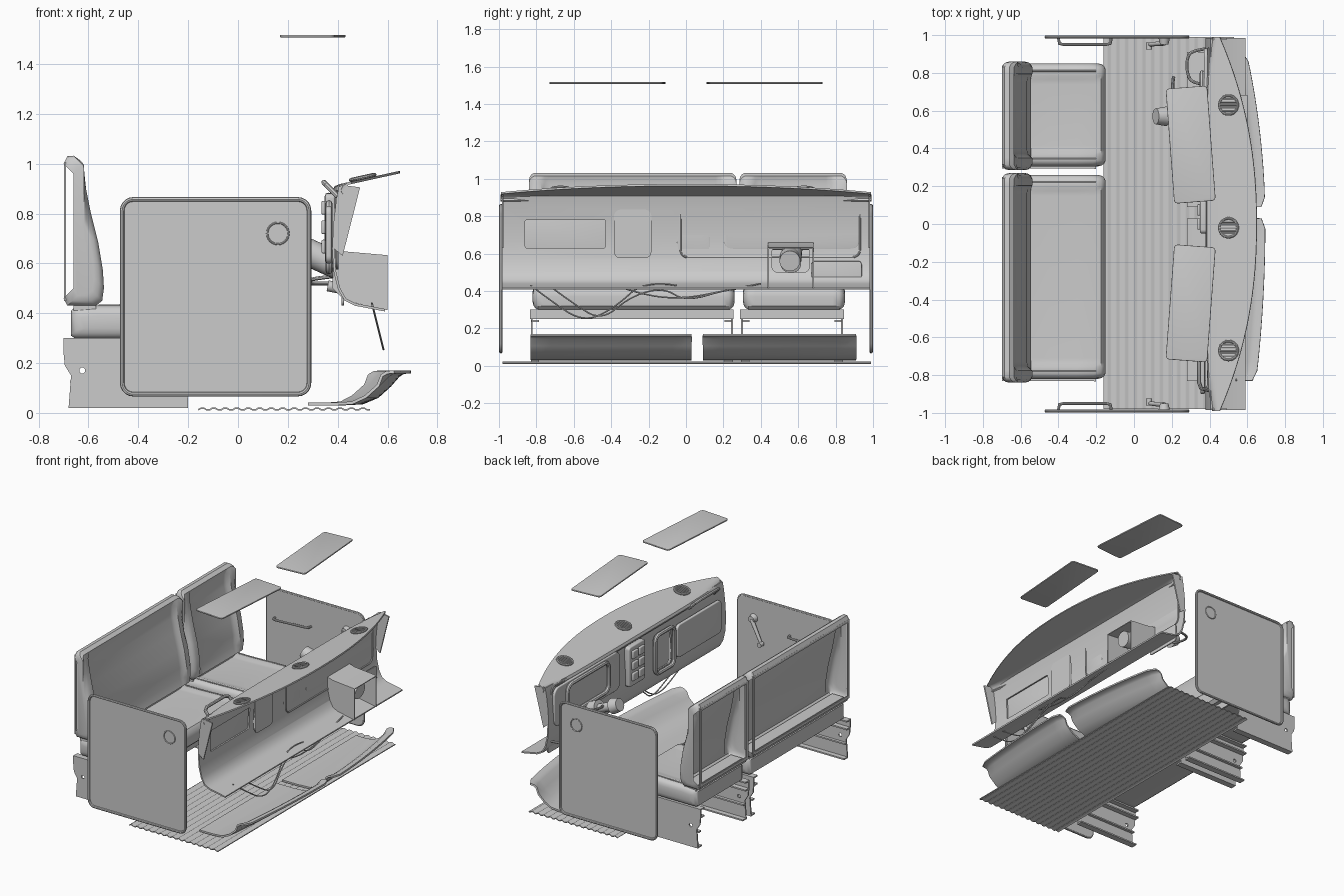
import bpy, bmesh, math
from mathutils import Vector, Matrix

if "Cube" in bpy.data.objects:
    bpy.data.objects.remove(bpy.data.objects["Cube"])

def finish(o, angle=35):
    bpy.ops.object.select_all(action='DESELECT')
    o.select_set(True)
    bpy.context.view_layer.objects.active = o
    bpy.ops.object.convert(target='MESH')
    bpy.ops.object.shade_smooth_by_angle(angle=math.radians(angle))
    return o

def mesh(name, verts, faces, solid=0, bevel=0):
    me = bpy.data.meshes.new(name)
    me.from_pydata(verts, [], faces)
    bm = bmesh.new(); bm.from_mesh(me)
    bmesh.ops.recalc_face_normals(bm, faces=bm.faces)
    bm.to_mesh(me); bm.free()
    o = bpy.data.objects.new(name, me)
    bpy.context.collection.objects.link(o)
    if solid:
        m = o.modifiers.new('solid', 'SOLIDIFY'); m.thickness = solid; m.offset = 0
    if bevel:
        m = o.modifiers.new('bevel', 'BEVEL'); m.width = bevel; m.segments = 3
        m.limit_method = 'ANGLE'; m.angle_limit = math.radians(50)
    return finish(o)

def loft(name, rows, closed=False, caps=None, **kw):
    n = len(rows[0])
    verts = [p for r in rows for p in r]
    faces = [(i*n+j, i*n+(j+1) % n, (i+1)*n+(j+1) % n, (i+1)*n+j)
             for i in range(len(rows)-1) for j in range(n if closed else n-1)]
    if closed or caps:
        faces += [tuple(range(n)), tuple(range((len(rows)-1)*n, len(rows)*n))]
    return mesh(name, verts, faces, **kw)

def plate(name, pts, axis, lo, hi, bevel=0):
    put = {'x': lambda u, v, c: (c, u, v), 'y': lambda u, v, c: (u, c, v), 'z': lambda u, v, c: (u, v, c)}[axis]
    return loft(name, [[put(u, v, c) for u, v in pts] for c in (lo, hi)], True, bevel=bevel)

def rrect(u0, u1, v0, v1, r, n=5):
    out = []
    for k, (cu, cv) in enumerate([(u1-r, v1-r), (u0+r, v1-r), (u0+r, v0+r), (u1-r, v0+r)]):
        for i in range(n+1):
            a = math.pi/2*(k+i/n)
            out.append((cu+r*math.cos(a), cv+r*math.sin(a)))
    return out

def tube(name, pts, r, cyclic=False, smooth=False):
    cu = bpy.data.curves.new(name, 'CURVE'); cu.dimensions = '3D'
    cu.bevel_depth = r; cu.bevel_resolution = 2; cu.use_fill_caps = True
    s = cu.splines.new('NURBS' if smooth else 'POLY')
    s.points.add(len(pts)-1)
    for p, q in zip(s.points, pts): p.co = (*q, 1)
    s.use_cyclic_u = cyclic
    if smooth: s.use_endpoint_u = True; s.order_u = 3; s.resolution_u = 6
    o = bpy.data.objects.new(name, cu)
    bpy.context.collection.objects.link(o)
    return finish(o)

def rod(name, p, q, r, r2=None):
    p, q = Vector(p), Vector(q)
    bpy.ops.mesh.primitive_cone_add(vertices=24, radius1=r, radius2=r if r2 is None else r2, depth=(q-p).length, location=(p+q)/2)
    o = bpy.context.object; o.name = name
    o.rotation_euler = (q-p).to_track_quat('Z', 'Y').to_euler()
    return finish(o)

def box(name, x0, x1, y0, y1, z0, z1, bevel=0):
    return plate(name, [(x0, y0), (x1, y0), (x1, y1), (x0, y1)], 'z', z0, z1, bevel)

def cut(o, c):
    c.hide_render = True
    m = o.modifiers.new('cut', 'BOOLEAN'); m.object = c; m.solver = 'EXACT'
    finish(o)
    bpy.data.objects.remove(c)

# Floor mat with shallow ribs
rib = [(-0.16+0.0115*i, 0.012+(0.007 if i % 4 in (1, 2) else 0)) for i in range(61)]
loft('floor_mat', [[(x, y, z) for x, z in rib] for y in (-0.98, 0.99)], solid=0.006)

# Curved toe boards
toe = [(0.28, .035), (0.40, .035), (0.50, .04), (0.56, .065), (0.61, .11), (0.645, .15), (0.665, .162), (0.695, .165)]
for name, y0, y1, k in (('toe_board_passenger', -0.83, 0.03, 0.07), ('toe_board_driver', 0.09, 0.91, 0.12)):
    rows = []
    for i in range(17):
        y = y0+(y1-y0)*i/16
        e = max(0, abs(2*i/16-1)-0.85)/0.15
        rows.append([(x-k*y*y*min(1, (x-0.28)/0.25)-0.02*e*e*(x > 0.63), y, z) for x, z in toe])
    loft(name, rows, solid=0.012)

# Seats: open-backed backrest, cushion, piping, frame and side legs
back = [(-.70, .46), (-.685, .43), (-.57, .43), (-.545, .45), (-.538, .50), (-.542, .57), (-.56, .68), (-.59, .80),
        (-.61, .90), (-.622, .98), (-.635, 1.015), (-.66, 1.032), (-.685, 1.03), (-.70, 1.0)]
cush = [(-.67, .31), (-.67, .41), (-.655, .425), (-.6, .43), (-.45, .43), (-.3, .435), (-.21, .437), (-.175, .428),
        (-.155, .405), (-.15, .37), (-.155, .32), (-.175, .30), (-.655, .30)]
leg = [(-.70, .30), (-.70, .24), (-.695, .19), (-.67, .15), (-.68, .02), (-.20, .02), (-.20, .045), (-.22, .25), (-.20, .30)]

def padded(name, prof, y0, y1, dx, dz, front, closed):
    cx = sum(p[0] for p in prof)/len(prof); cz = sum(p[1] for p in prof)/len(prof)
    half = [(0, .04, 0), (.005, .02, 0), (.015, .008, 0), (.03, 0, 0), (.065, 0, 0), (.085, 0, .8), (.11, 0, 1)]
    st = [(y0+a, b, c) for a, b, c in half]+[(y1-a, b, c) for a, b, c in half[::-1]]
    rows = []
    for y, inset, d in st:
        row = []
        for i, (x, z) in enumerate(prof):
            f = d if i in front else 0
            row.append((x-math.copysign(min(inset, abs(x-cx)), x-cx)+dx*f, y, z-math.copysign(min(inset, abs(z-cz)), z-cz)+dz*f))
        rows.append(row)
    return loft(name, rows, closed, caps=True)

for side, y0, y1 in (('double', -0.84, 0.27), ('single', 0.285, 0.86)):
    padded(side+'_seat_back', back, y0, y1, -.025, 0, range(4, 10), False)
    for z0, z1 in ((.45, .47), (.985, 1.005)):
        box(side+'_seat_back_rim', -.698, -.69, y0+.02, y1-.02, z0, z1)
    for y in (y0+.02, y1-.04):
        box(side+'_seat_back_rim', -.698, -.69, y, y+.02, .46, 1.0)
    padded(side+'_seat_cushion', cush, y0+.02, y1-.01, 0, -.008, range(3, 7), True)
    for y in (y0+.06, y1-.05):
        tube(side+'_seat_piping', [(-.56, y, .43), (-.3, y, .436), (-.2, y, .438)], .004)
    box(side+'_seat_hinge', -.66, -.57, y0+.03, y1-.03, .41, .45)
    box(side+'_seat_crossbar', -.212, -.20, y0+.005, y1-.015, .25, .30)
    for y, s in ((y0+.01, 1), (y1-.03, -1)):
        o = plate(side+'_seat_leg', leg, 'y', y, y+.01)
        cut(o, rod('leg_hole', (-.625, y-.05, .17), (-.625, y+.05, .17), .012))
        ya, yb = sorted((y+.005, y+.005+s*.04))
        box(side+'_seat_leg_foot', -.68, -.20, ya, yb, .02, .03)
        box(side+'_seat_leg_rib', -.675, -.22, ya, yb-.015, .12, .13)
        box(side+'_seat_leg_flange', -.70, -.2, ya, yb, .235, .245)
        box(side+'_seat_leg_top', -.70, -.2, ya, yb, .29, .30)

# Door panels with rim, crank and pull handle
rr = rrect(-.465, .285, .075, .857, .045)
for s in (-1, 1):
    plate('door_panel', rr, 'y', s*.982, s*.990)
    tube('door_rim', [(x, s*.990, z) for x, z in rr], .009, True)
    tube('door_round_trim', [(.16+.043*math.cos(a*math.pi/12), s*.991, .72+.043*math.sin(a*math.pi/12)) for a in range(24)], .004, True)
    rod('crank_base', (.16, s*.984, .72), (.16, s*.95, .72), .03, .022)
    rod('crank_arm', (.16, s*.957, .72), (.08, s*.95, .57), .014, .010)
    rod('crank_knob', (.08, s*.96, .57), (.08, s*.925, .57), .016)
    tube('pull_handle', [(-.40, s*.985, .66), (-.395, s*.955, .66), (-.37, s*.95, .66), (-.15, s*.95, .67), (-.125, s*.955, .67), (-.12, s*.985, .67)], .008)

# Dashboard pad with curved windscreen edge
ztop = lambda x: .918+.22*(x-.43)
rows = []
for i in range(33):
    y = -0.99+1.98*i/32
    xr = .65-.20*abs(y)**2.2
    xl = .385+.035*abs(y)**6
    xs = [xl+.025+(xr-xl-.025)*t/6 for t in range(7)]
    rows.append([(xl+.008, y, .88), (xl, y, .893), (xl+.006, y, .906)]+[(x, y, ztop(x)) for x in xs])
loft('dash_pad', rows, solid=.01)

# Dashboard shell with openings and end cheeks
face = [(.41, .91), (.40, .86), (.388, .76), (.383, .66), (.388, .57), (.405, .50), (.43, .455), (.47, .435), (.59, .412)]
shell = loft('dash_shell', [[(x, y, z) for x, z in face] for y in (-.985, .985)], solid=.01)
for u0, u1, v0, v1, r in ((-.86, -.43, .63, .78, .01), (-.38, -.19, .58, .83, .03), (.46, .66, .50, .64, .03)):
    cut(shell, plate('opening_cutter', rrect(u0, u1, v0, v1, r), 'x', .3, .5))
for s in (-1, 1):
    plate('dash_end_cheek', [(.415, .915), (.49, .905), (.42, .63), (.385, .66), (.39, .76), (.402, .86)], 'y', s*.975, s*.985)

# Round vents on the pad
for y in (-.67, -.02, .63):
    tilt = Matrix.Translation((.5, y, ztop(.5)+.012)) @ Matrix.Rotation(-math.atan(.22), 4, 'Y')
    tube('vent_ring', [tilt @ Vector((.05*math.cos(a*math.pi/12), .05*math.sin(a*math.pi/12), 0)) for a in range(24)], .007, True)
    rod('vent_disc', tilt @ Vector((0, 0, -.01)), tilt @ Vector((0, 0, -.001)), .05)
    for k in (-.03, -.015, 0, .015, .03):
        w = math.sqrt(.047**2-k*k)
        tube('vent_slat', [tilt @ Vector((-w, k, .004)), tilt @ Vector((w, k, .004))], .004)

# Glovebox, side tray and grab handle
plate('glovebox_lid', rrect(-.90, -.41, .60, .83, .03), 'x', .352, .375, .006)
tube('tray_frame', [(.365, y, z) for y, z in rrect(-.39, -.18, .57, .84, .04)], .014, True)
plate('tray_back', rrect(-.385, -.185, .575, .835, .035), 'x', .398, .403)
tube('grab_handle', [(.40, -.88, .87), (.355, -.87, .915), (.345, -.84, .925), (.345, -.64, .925), (.355, -.61, .915), (.40, -.60, .87)], .011)

# Centre console with switches
plate('centre_console', rrect(-.05, .13, .60, .88, .02), 'x', .35, .39, .008)
for r in range(3):
    for c in range(2):
        y, z = -.03+c*.075, .64+r*.078
        box('console_switch', .335, .352, y, y+.06, z, z+.055, .006)

# Driver instrument panels
plate('instrument_panel', rrect(.20, .93, .62, .89, .05), 'x', .37, .39, .006)
tube('instrument_frame', [(.362, y, z) for y, z in rrect(.34, .80, .66, .87, .05)], .014, True)
plate('knee_panel', rrect(.67, .94, .43, .56, .02), 'x', .415, .425, .004)
tube('rear_trim_line', [(.395, y, z) for y, z in rrect(-.03, .93, .58, .90, .04)], .005, True)

# Steering column, stalks and tunnel
rod('column_housing', (.50, .56, .545), (.27, .57, .65), .055)
rod('column_shaft', (.30, .57, .635), (.15, .57, .70), .03)
rod('column_hub', (.17, .57, .69), (.115, .57, .715), .052, .042)
rod('column_end', (.56, .555, .56), (.44, .555, .58), .055)
tube('stalk', [(.24, .58, .68), (.19, .66, .70), (.21, .78, .73)], .009, smooth=True)
tube('park_brake_loop', [(.40, .93, .52), (.31, .92, .52), (.28, .88, .52), (.28, .80, .53), (.31, .74, .54), (.40, .74, .55)], .008, smooth=True)
rod('ignition_knob', (.41, .76, .50), (.36, .76, .51), .022)
loft('column_tunnel', [[(x0, .44, z0), (x0, .44, z1), (x0, .68, z1), (x0, .68, z0)] for x0, z0, z1 in ((.38, .50, .66), (.43, .45, .645), (.60, .412, .63))], solid=.008)

# Sagging cables
for pts in ([(-.83, .43), (-.74, .36), (-.55, .23), (-.38, .31), (-.22, .46), (-.05, .43)],
            [(-.72, .42), (-.6, .33), (-.45, .24), (-.30, .37), (-.12, .42), (0, .34), (.25, .42), (.42, .42)],
            [(-.35, .42), (-.2, .37), (0, .36), (.2, .40), (.4, .44)]):
    tube('cable', [(.54+(.43-z)*.25, y, z) for y, z in pts], .004, smooth=True)

# Sun visors
for s in (-1, 1):
    o = plate('sun_visor', rrect(-.11, .11, -.305, .305, .02), 'z', 1.507, 1.517, .003)
    o.location = (.30, s*.42, 0)
    o.rotation_euler = (0, 0, s*.075)
